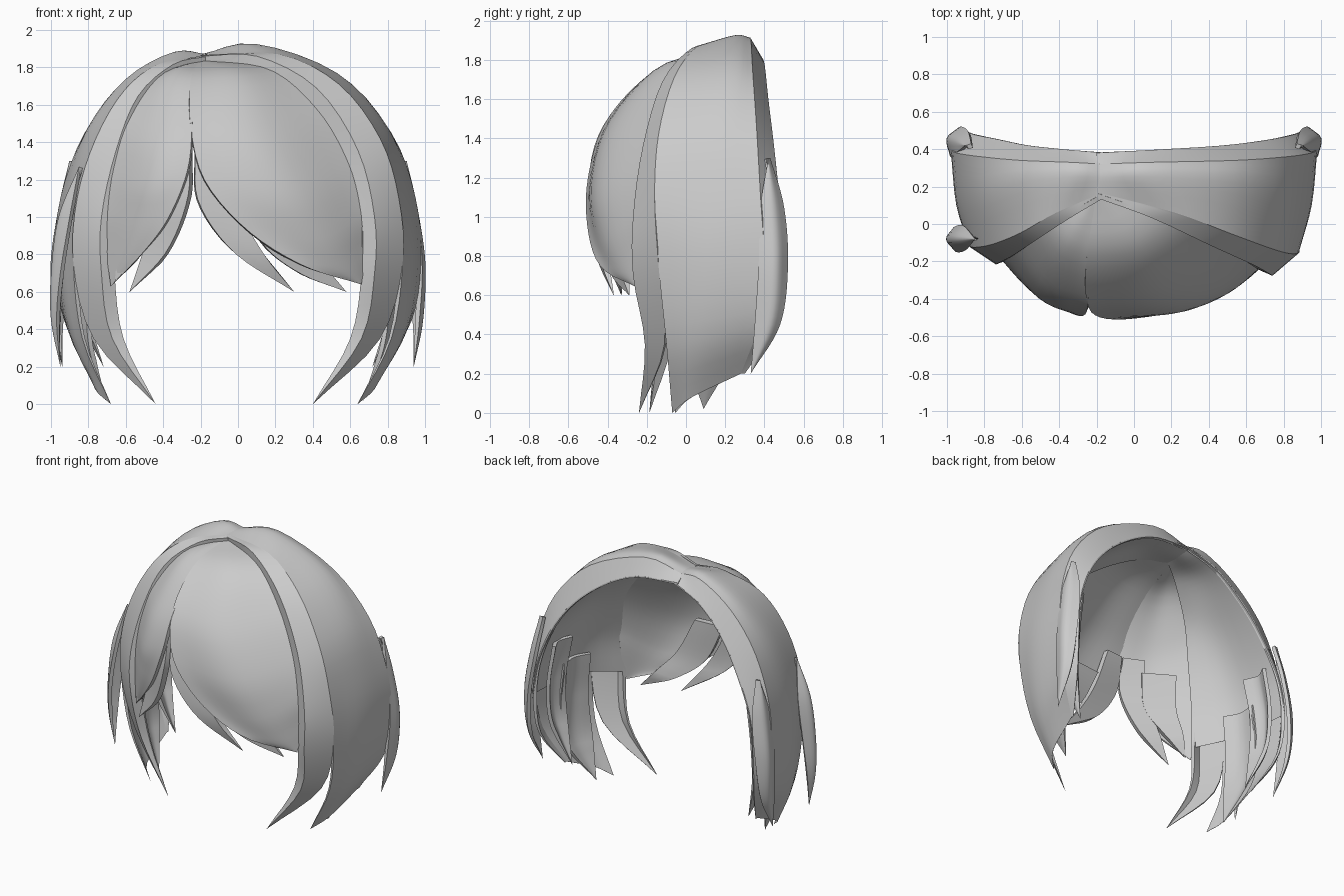
import bpy, bmesh
from mathutils import Vector

grey = bpy.data.materials.new("hair_grey")
grey.diffuse_color = (0.6, 0.6, 0.6, 1)
CENTRE = Vector((0, 0.2, 0.8))


def spline(pts, n):
    """Catmull-Rom samples through pts, n+1 samples in total."""
    p = [2 * pts[0] - pts[1]] + pts + [2 * pts[-1] - pts[-2]]
    out = []
    for i in range(n + 1):
        f = i / n * (len(pts) - 1)
        k = min(int(f), len(pts) - 2)
        t = f - k
        a, b, c, d = p[k:k + 4]
        out.append(0.5 * (2 * b + (c - a) * t + (2 * a - 5 * b + 4 * c - d) * t * t
                          + (3 * b - a - 3 * c + d) * t ** 3))
    return out


def mirror_x(p):
    """Mirror to the slightly flatter left side, keeping the off-centre parting."""
    x, y, z = p
    s = min(1, max(0, (z - 1.1) / 0.5))
    w = min(1, max(0, (0.7 - x) / 0.88)) * s * s * (3 - 2 * s)
    low = 0.04 * max(0, 1 - z / 0.5)
    return (-x - 0.36 * w - (low if y < 0.15 else 0), y * 0.78 if y < 0 else y,
            z - 0.2 * w * (1 - w))


def lock(name, guides, thick=0.025, across=8, along=28):
    """Loft a lock of hair across guide curves running root to tip."""
    rails = [spline([Vector(p) for p in g], along) for g in guides]
    rows = [spline([r[i] for r in rails], across) for i in range(along + 1)]
    bm = bmesh.new()
    layer = bm.verts.layers.deform.verify()
    grid = [[bm.verts.new(p) for p in row] for row in rows]
    for i, row in enumerate(grid):          # thickness fades to the tip
        for v in row:
            v[layer][0] = min(1, 4 * (1 - i / along))
    for r0, r1 in zip(grid, grid[1:]):
        for j in range(across):
            bm.faces.new((r0[j], r0[j + 1], r1[j + 1], r1[j]))
    bmesh.ops.remove_doubles(bm, verts=bm.verts, dist=0.0008)
    bm.normal_update()
    facing = sum(f.normal.dot(f.calc_center_median() - CENTRE) * f.calc_area() for f in bm.faces)
    if facing < 0:
        bmesh.ops.reverse_faces(bm, faces=bm.faces)
    me = bpy.data.meshes.new(name)
    bm.to_mesh(me)
    bm.free()
    ob = bpy.data.objects.new(name, me)
    bpy.context.collection.objects.link(ob)
    ob.vertex_groups.new(name="taper")
    me.materials.append(grey)
    mod = ob.modifiers.new("thickness", "SOLIDIFY")
    mod.thickness = thick
    mod.offset = -1
    mod.vertex_group = "taper"
    mod.thickness_vertex_group = 0.05
    bpy.ops.object.select_all(action='DESELECT')
    ob.select_set(True)
    bpy.context.view_layer.objects.active = ob
    bpy.ops.object.modifier_apply(modifier=mod.name)
    bpy.ops.object.shade_smooth_by_angle(angle=0.7)


def pair(name, guides, **kw):
    lock("right_" + name, guides, **kw)
    lock("left_" + name, [[mirror_x(p) for p in g] for g in guides], **kw)


# Guide curves of the side hair, front to back
inner = [(-.19, .15, 1.82), (.06, .05, 1.79), (.37, -.09, 1.61), (.58, -.19, 1.32),
         (.66, -.24, 1.0), (.66, -.24, .7), (.6, -.2, .35), (.4, -.24, 0)]
ridge = [(-.2, .14, 1.86), (.1, .03, 1.86), (.42, -.12, 1.69), (.64, -.22, 1.36),
         (.73, -.27, 1.0), (.73, -.27, .7), (.66, -.21, .35), (.4, -.24, 0)]
corner = [(-.2, .17, 1.865), (.22, .06, 1.87), (.54, -.06, 1.71), (.76, -.14, 1.42),
          (.86, -.16, 1.1), (.88, -.14, .75), (.82, -.1, .35), (.64, -.07, 0)]
middle = [(-.2, .25, 1.87), (.1, .25, 1.925), (.53, .22, 1.77), (.8, .15, 1.47),
          (.92, .12, 1.1), (.95, .1, .75), (.89, .07, .38), (.73, .03, .08)]
crest = [(-.2, .32, 1.86), (.1, .33, 1.91), (.54, .34, 1.74), (.82, .36, 1.45),
         (.95, .38, 1.1), (.98, .4, .75), (.93, .37, .45), (.78, .28, .2)]
rim = [(-.2, .38, 1.82), (.16, .4, 1.78), (.48, .42, 1.6), (.72, .45, 1.35),
       (.86, .48, 1.05), (.9, .5, .75), (.88, .46, .45), (.78, .3, .2)]
hollow = [(-.2, .28, 1.8), (.15, .22, 1.79), (.47, .14, 1.6), (.71, .09, 1.34),
          (.82, .08, 1.05), (.86, .08, .75), (.83, .06, .4), (.7, .03, .1)]

# Side hair, with a lining that closes its underside
pair("front_side_lock_face", [ridge, corner[:-2] + [(.76, -.11, .35), ridge[-1]]])
pair("front_side_lock_edge", [inner, ridge])
pair("side_panel", [corner, middle, crest])
pair("back_rim", [crest, rim], across=4)
pair("side_lining", [g[:6] for g in (rim, hollow, inner)], thick=0.01)

# Loose locks below the side panels, pointed where they leave the hair
pair("back_lock", [
    [(.9, .42, 1.3), (.955, .38, 1.05), (.985, .37, .75), (.97, .35, .45), (.94, .33, .2)],
    [(.9, .42, 1.3), (.955, .45, 1.05), (1.0, .46, .75), (.99, .43, .45), (.94, .33, .2)],
    [(.87, .43, 1.3), (.89, .5, 1.05), (.93, .52, .75), (.95, .48, .45), (.94, .33, .2)]])
pair("lower_tip_lock", [
    [(.79, 0, .9), (.81, 0, .6), (.78, 0, .3), (.67, .09, .02)],
    [(.85, .12, .9), (.87, .12, .6), (.83, .13, .3), (.67, .09, .02)],
    [(.84, .26, .9), (.86, .27, .6), (.83, .24, .3), (.67, .09, .02)]])
pair("inner_back_lock", [
    [(.8, .2, 1.1), (.84, .22, .8), (.83, .22, .5), (.72, .3, .2)],
    [(.84, .32, 1.1), (.89, .33, .8), (.87, .32, .5), (.72, .3, .2)],
    [(.8, .42, 1.1), (.84, .43, .8), (.83, .4, .5), (.72, .3, .2)]])
lock("left_loose_lock", [
    [(-.85, -.08, 1.27), (-.9, -.14, 1.0), (-.95, -.15, .7), (-.97, -.12, .45), (-.95, -.08, .2)],
    [(-.85, -.08, 1.27), (-.96, -.08, 1.0), (-1.0, -.08, .7), (-1.0, -.08, .45), (-.95, -.08, .2)],
    [(-.85, -.08, 1.27), (-.91, -.01, 1.0), (-.95, -.01, .7), (-.97, -.03, .45), (-.95, -.08, .2)]])

# Wide fringe sweeping both ways from the parting
root = (-.2, .16, 1.84)
lock("right_fringe", [
    [root, (-.25, -.15, 1.75), (-.255, -.4, 1.5), (-.18, -.5, 1.2), (.05, -.5, .93), (.35, -.43, .74), (.66, -.25, .64)],
    [root, (0, -.13, 1.765), (.12, -.37, 1.47), (.28, -.45, 1.15), (.43, -.41, .9), (.56, -.33, .74), (.66, -.25, .64)],
    [root, (.2, .02, 1.79), (.46, -.09, 1.58), (.62, -.17, 1.3), (.69, -.21, 1.05), (.69, -.22, .85), (.66, -.25, .64)]],
    across=12)
lock("left_fringe", [
    [root, (-.24, -.15, 1.75), (-.245, -.4, 1.5), (-.27, -.49, 1.25), (-.37, -.46, 1.0), (-.5, -.37, .82), (-.68, -.22, .63)],
    [root, (-.36, -.1, 1.755), (-.45, -.32, 1.46), (-.49, -.4, 1.2), (-.54, -.37, 1.0), (-.6, -.31, .82), (-.68, -.22, .63)],
    [root, (-.45, .03, 1.75), (-.63, -.07, 1.52), (-.7, -.13, 1.28), (-.72, -.17, 1.05), (-.71, -.19, .85), (-.68, -.22, .63)]],
    across=10)

# Strands tucked under the fringe: two edges each
strands = {
    "right_inner_strand": [[(-.23, -.44, 1.35), (-.21, -.48, 1.08), (-.02, -.46, .81), (.3, -.37, .6)],
                           [(-.1, -.43, 1.35), (0, -.45, 1.05), (.14, -.44, .8), (.3, -.37, .6)]],
    "right_outer_strand": [[(-.02, -.44, 1.15), (.13, -.44, .86), (.33, -.38, .7), (.58, -.29, .6)],
                           [(.2, -.42, 1.15), (.34, -.4, .88), (.47, -.34, .73), (.58, -.29, .6)]],
    "left_inner_strand": [[(-.26, -.44, 1.35), (-.27, -.48, 1.1), (-.38, -.42, .82), (-.58, -.33, .6)],
                          [(-.4, -.38, 1.35), (-.42, -.4, 1.1), (-.5, -.36, .84), (-.58, -.33, .6)]],
    "left_outer_strand": [[(-.38, -.38, 1.25), (-.42, -.4, 1.0), (-.53, -.33, .81), (-.66, -.25, .65)],
                          [(-.58, -.26, 1.25), (-.6, -.28, 1.0), (-.64, -.26, .82), (-.66, -.25, .65)]],
}
for name, edges in strands.items():
    lock(name, edges, across=3, along=16, thick=0.04)
